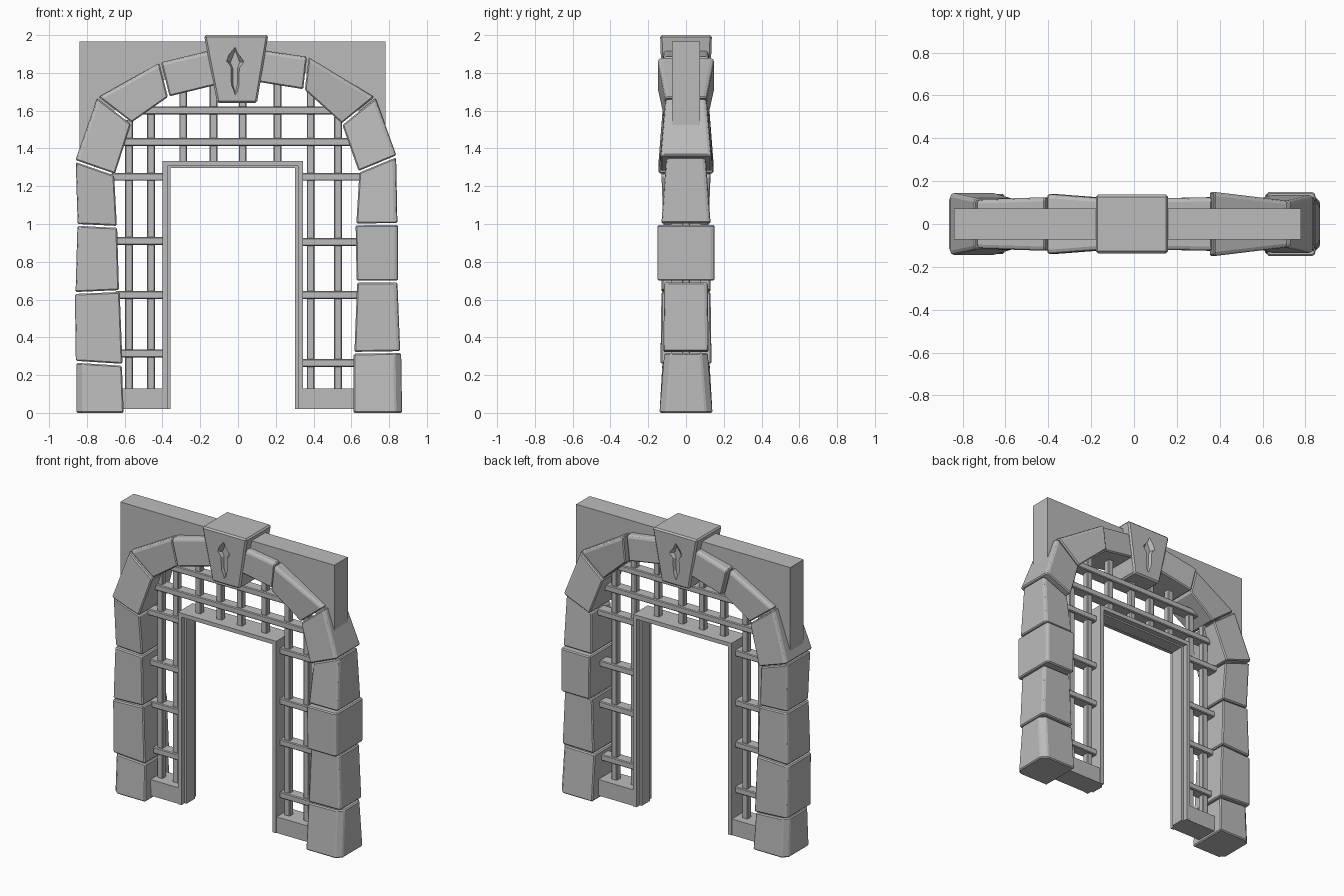
import bpy
import bmesh
from mathutils import Vector

cube = bpy.data.objects.get("Cube")
if cube:
    bpy.data.objects.remove(cube)

stone = bpy.data.materials.new("grey stone")
stone.use_nodes = True
GREY = (0.5, 0.5, 0.5, 1)
stone.diffuse_color = GREY
stone.node_tree.nodes["Principled BSDF"].inputs["Base Color"].default_value = GREY


def prism(name, outline, depths, chamfer=0, bevel=0):
    """Extrude an x-z outline along y, with its own half depth at each corner.
    The chamfer cuts the depth edges of the first and last corners' outer side."""
    bm = bmesh.new()
    front = [bm.verts.new((x, -d, z)) for (x, z), d in zip(outline, depths)]
    back = [bm.verts.new((x, d, z)) for (x, z), d in zip(outline, depths)]
    bm.faces.new(front)
    bm.faces.new(back[::-1])
    n = len(outline)
    for i in range(n):
        j = (i + 1) % n
        bm.faces.new((front[j], front[i], back[i], back[j]))
    bmesh.ops.recalc_face_normals(bm, faces=bm.faces)
    if chamfer:
        edges = [bm.edges.get((side[0], side[-1])) for side in (front, back)]
        bmesh.ops.bevel(bm, geom=edges, offset=chamfer, segments=1, affect='EDGES')
    mesh = bpy.data.meshes.new(name)
    bm.to_mesh(mesh)
    bm.free()
    mesh.materials.append(stone)
    obj = bpy.data.objects.new(name, mesh)
    bpy.context.collection.objects.link(obj)
    if bevel:
        mod = obj.modifiers.new("worn edges", 'BEVEL')
        mod.width = bevel
        mod.segments = 1
        mod.limit_method = 'ANGLE'
    return obj


def box(name, x0, x1, z0, z1, depth, bevel=0):
    outline = [(x0, z0), (x1, z0), (x1, z1), (x0, z1)]
    return prism(name, outline, [depth] * 4, bevel=bevel)


# Arch joints from foot to keystone: outer x, outer z, inner x, inner z
right_joints = [
    (-.855, 0, -.605, 0), (-.855, .27, -.615, .255), (-.86, .635, -.63, .645),
    (-.85, .995, -.64, .985), (-.86, 1.333, -.655, 1.262),
    (-.742, 1.67, -.567, 1.535), (-.412, 1.855, -.367, 1.675),
    (-.14, 1.92, -.1, 1.74)]
left_joints = [
    (.865, 0, .615, 0), (.86, .322, .615, .318), (.845, .695, .63, .695),
    (.845, 1.0, .625, .998), (.838, 1.358, .642, 1.277),
    (.725, 1.67, .553, 1.53), (.37, 1.885, .35, 1.713),
    (.12, 1.92, .09, 1.755)]

# Half depth at the lower and upper end of each stone, and its size factor
right_stones = [(.14, .125, 1.0), (.135, .13, 1.03), (.13, .125, 1.0), (.12, .13, .99),
                (.145, .12, 1.02), (.115, .125, 1.0), (.14, .12, 1.0)]
left_stones = [(.14, .115, 1.03), (.12, .115, .99), (.15, .15, 1.02), (.13, .105, .99),
               (.135, .11, 1.02), (.11, .15, 1.0), (.125, .12, 1.0)]
GAP = .005

for side, joints, stones in (("right", right_joints, right_stones),
                             ("left", left_joints, left_stones)):
    for i, (d0, d1, size) in enumerate(stones):
        low, high = joints[i], joints[i + 1]
        pts = [Vector(low[:2]), Vector(low[2:]), Vector(high[2:]), Vector(high[:2])]
        # open a thin mortar gap, then widen the stone across the arch
        for a, b in ((0, 3), (1, 2)):
            step = (pts[b] - pts[a]).normalized() * GAP
            if i:
                pts[a] += step
            pts[b] -= step
        for a, b in ((0, 1), (3, 2)):
            mid, half = (pts[a] + pts[b]) / 2, (pts[a] - pts[b]) / 2 * size
            pts[a], pts[b] = mid + half, mid - half
        prism(f"{side}_arch_stone_{i + 1}", pts, (d0, d0, d1, d1),
              chamfer=.012 if i else .035, bevel=.007)

# Wall behind the arch, its lower edge hidden along the middle of the stones


def middle(joint):
    return ((joint[0] + joint[2]) / 2, (joint[1] + joint[3]) / 2)


wall = [(-.84, 1.967), (-.84, 1.38)] + [middle(j) for j in right_joints[4:]]
wall += [middle(j) for j in left_joints[:3:-1]] + [(.78, 1.42), (.78, 1.967)]
prism("wall_panel", wall, [.073] * len(wall))

# Keystone with a carved mark on front and back
keystone = prism("keystone", [(-.18, 2), (.16, 2), (.1, 1.64), (-.11, 1.64)],
                 (.137, .137, .125, .125), bevel=.01)
half_mark = [(0, 1.955), (.072, 1.87), (.035, 1.83), (.035, 1.72)]
mark = half_mark + [(0, 1.655)] + [(-x, z) for x, z in half_mark[:0:-1]]
CENTRE_X = -.015
bm = bmesh.new()
for sign in (-1, 1):
    rim = [bm.verts.new((x + CENTRE_X, sign * .16, z)) for x, z in mark]
    ridge = [bm.verts.new((x * .35 + CENTRE_X, sign * .11, 1.81 + (z - 1.81) * .75))
             for x, z in mark]
    bm.faces.new(rim)
    bm.faces.new(ridge)
    for i in range(len(mark)):
        j = (i + 1) % len(mark)
        bm.faces.new((rim[i], rim[j], ridge[j], ridge[i]))
bmesh.ops.recalc_face_normals(bm, faces=bm.faces)
mesh = bpy.data.meshes.new("mark_cutter")
bm.to_mesh(mesh)
bm.free()
mesh.materials.append(stone)
cutter = bpy.data.objects.new("mark_cutter", mesh)
bpy.context.collection.objects.link(cutter)
cut = keystone.modifiers.new("carved mark", 'BOOLEAN')
cut.object = cutter
cut.operation = 'DIFFERENCE'
cut.solver = 'EXACT'
cutter.hide_render = True
cutter.hide_viewport = True

# Door frame: wide casing with a narrower stop strip inside it


def portal(name, x0, x1, top, thick, depth):
    outline = [(x0, .02), (x0, top), (x1, top), (x1, .02), (x1 - thick, .02),
               (x1 - thick, top - thick), (x0 + thick, top - thick), (x0 + thick, .02)]
    prism(name, outline, [depth] * len(outline))


portal("door_casing", -.4, .345, 1.333, .027, .08)
portal("door_stop", -.38, .325, 1.318, .022, .045)

# Sills between the frame and the feet of the arch
box("right_sill", -.64, -.39, .02, .13, .075)
box("left_sill", .335, .64, .02, .13, .075)

# Grille: upright bars (x, bottom, top)
uprights = [(-.577, .12, 1.55), (-.46, .12, 1.64), (-.29, 1.32, 1.72), (-.13, 1.32, 1.74),
            (.025, 1.32, 1.68), (.21, 1.32, 1.76), (.385, .12, 1.71), (.53, .12, 1.57)]
for i, (x, low, high) in enumerate(uprights):
    box(f"upright_bar_{i + 1}", x - .021, x + .021, low, high, .022, bevel=.005)

# Grille: cross bars (start, end, height)
crossbars = [(-.64, -.39, .315), (-.65, -.39, .625), (-.66, -.39, .91), (-.67, -.39, 1.25),
             (.335, .64, .265), (.335, .65, .625), (.335, .65, .905), (.335, .66, 1.25),
             (-.62, .6, 1.435), (-.53, .52, 1.6)]
for i, (x0, x1, z) in enumerate(crossbars):
    box(f"cross_bar_{i + 1}", x0, x1, z - .021, z + .021, .038, bevel=.005)
